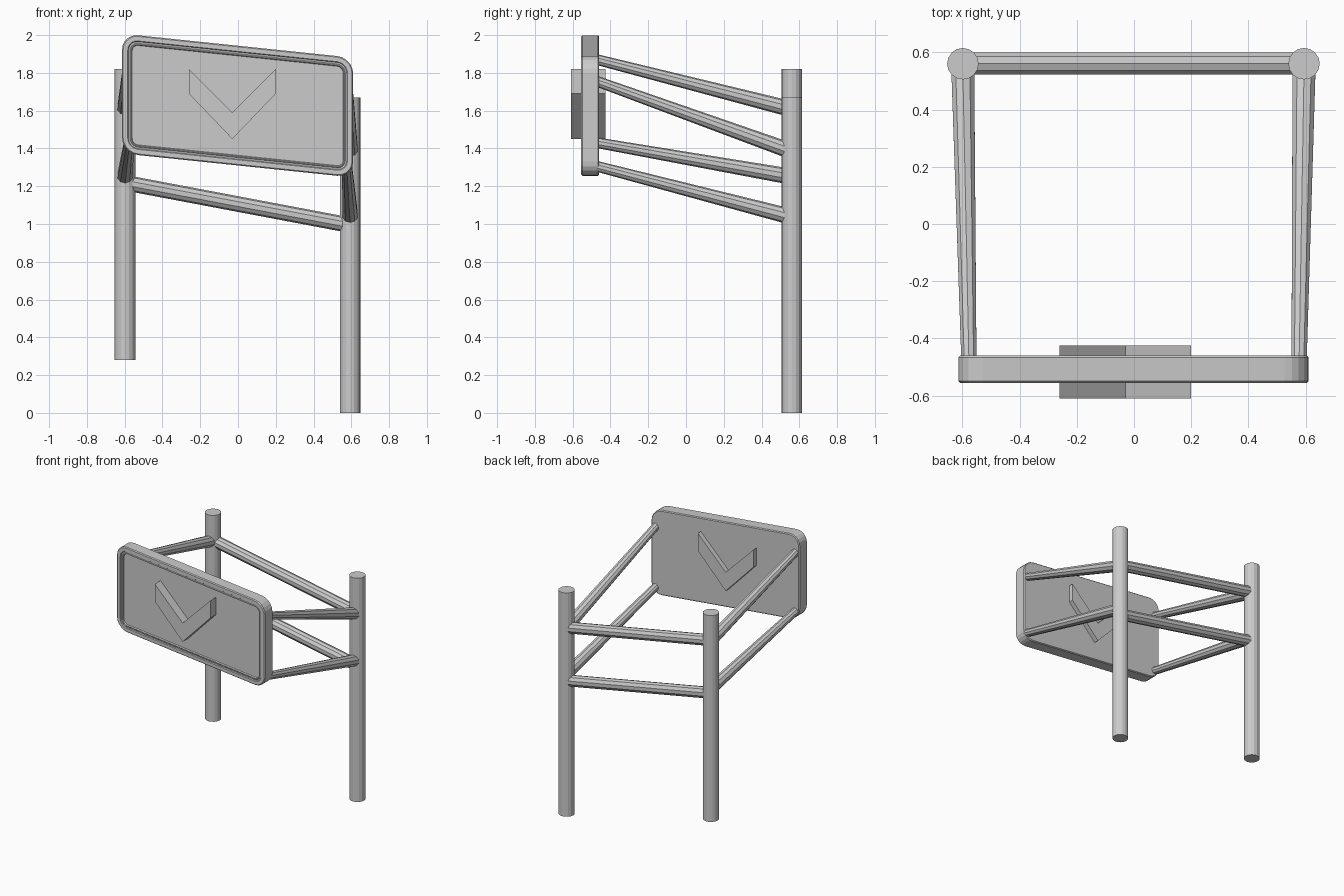
import bpy, bmesh, math
from mathutils import Vector

if "Cube" in bpy.data.objects:
    bpy.data.objects.remove(bpy.data.objects["Cube"])

SLOPE = -0.104  # the board is sheared to follow sloping ground


def finish(name, bm):
    bmesh.ops.recalc_face_normals(bm, faces=bm.faces)
    me = bpy.data.meshes.new(name)
    bm.to_mesh(me)
    bm.free()
    ob = bpy.data.objects.new(name, me)
    bpy.context.collection.objects.link(ob)
    return ob


def loft(name, rings):
    """Skin a list of equal-length point rings and cap both ends."""
    bm = bmesh.new()
    loops = [[bm.verts.new(p) for p in r] for r in rings]
    n = len(loops[0])
    for a, b in zip(loops, loops[1:]):
        for i in range(n):
            j = (i + 1) % n
            bm.faces.new((a[i], a[j], b[j], b[i]))
    bm.faces.new(loops[0])
    bm.faces.new(loops[-1])
    return finish(name, bm)


def tube(name, a, b, r1, r2, sides):
    a, b = Vector(a), Vector(b)
    d = b - a
    bm = bmesh.new()
    bmesh.ops.create_cone(bm, cap_ends=True, segments=sides,
                          radius1=r1, radius2=r2, depth=d.length)
    m = d.to_track_quat('Z', 'Y').to_matrix().to_4x4()
    m.translation = (a + b) / 2
    bm.transform(m)
    return finish(name, bm)


def board_ring(inset, y):
    """Sheared rounded rectangle at depth y."""
    w, h, r = 0.612 - inset, 0.317 - inset, max(0.085 - inset, 0.02)
    pts = []
    for k, (sx, sz) in enumerate([(1, 1), (-1, 1), (-1, -1), (1, -1)]):
        for i in range(6):
            t = math.radians(90 * k + 18 * i)
            x = sx * (w - r) + r * math.cos(t)
            z = sz * (h - r) + r * math.sin(t)
            pts.append((x - 0.002, y, 1.627 + z + SLOPE * x))
    return pts


# Sign board with raised double-stepped rim
loft("sign_board", [board_ring(i, y) for i, y in [
    (0.006, -0.46), (0.0, -0.466), (0.0, -0.549), (0.006, -0.555),
    (0.030, -0.555), (0.034, -0.549), (0.042, -0.549),
    (0.046, -0.552), (0.050, -0.552), (0.054, -0.543)]])

# Chevron passing through the board
chevron = [(-0.26, 1.82), (-0.26, 1.69), (-0.03, 1.45),
           (0.20, 1.69), (0.20, 1.82), (-0.03, 1.59)]
loft("chevron", [[(x, y, z) for x, z in chevron] for y in (-0.61, -0.425)])

# Posts and side struts: side, post x, post bottom, post top, strut (sign z, post z)
for side, s, x, z0, z1, struts in [
        ("left", -1, -0.598, 0.28, 1.82, [(1.87, 1.615), (1.43, 1.255)]),
        ("right", 1, 0.594, 0.0, 1.67, [(1.755, 1.395), (1.305, 1.045)])]:
    tube(f"{side}_post", (x, 0.56, z0), (x, 0.56, z1), 0.055, 0.055, 16)
    for level, (za, zb) in zip(("upper", "lower"), struts):
        tube(f"{side}_{level}_strut", (s * 0.577, -0.47, za),
             (x, 0.53, zb), 0.028, 0.042, 10)

# Cross bars between the posts
for level, za, zb in [("upper", 1.61, 1.39), ("lower", 1.217, 0.995)]:
    tube(f"{level}_cross_bar", (-0.59, 0.561, za), (0.585, 0.561, zb),
         0.041, 0.041, 10)
